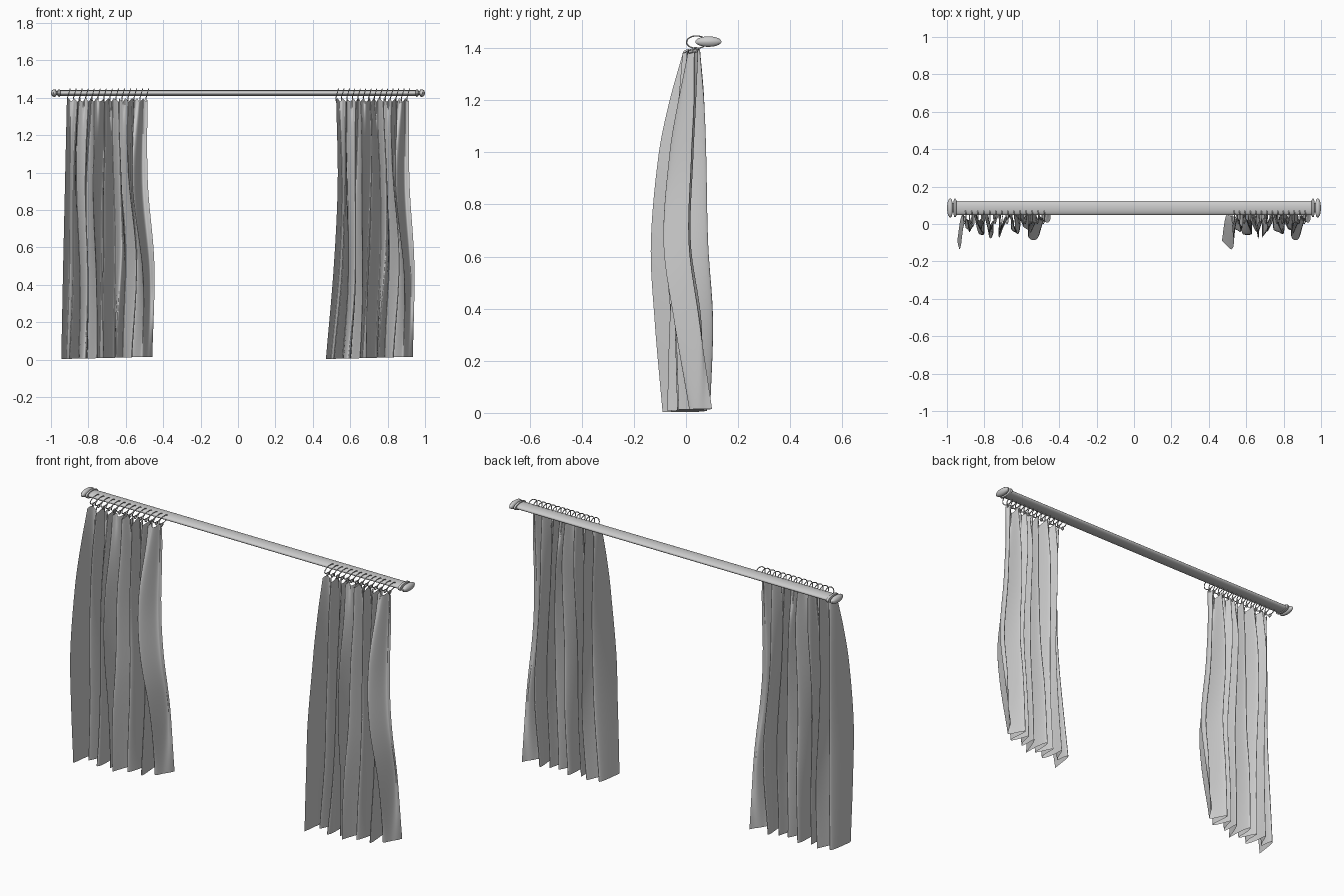
import bpy, bmesh, math

if "Cube" in bpy.data.objects:
    bpy.data.objects.remove(bpy.data.objects["Cube"])


def make_object(name, bm, angle=50):
    mesh = bpy.data.meshes.new(name)
    bm.to_mesh(mesh)
    bm.free()
    ob = bpy.data.objects.new(name, mesh)
    bpy.context.collection.objects.link(ob)
    bpy.ops.object.select_all(action='DESELECT')
    ob.select_set(True)
    bpy.context.view_layer.objects.active = ob
    bpy.ops.object.shade_smooth_by_angle(angle=math.radians(angle))
    return ob


def curve_at(values, keys, t):
    """Smooth cubic interpolation through keyed values."""
    last = len(keys) - 1
    i = next((k for k in range(last) if t <= keys[k + 1]), last - 1)

    def slope(k):
        a, b = max(0, k - 1), min(last, k + 1)
        return (values[b] - values[a]) / (keys[b] - keys[a])

    d = keys[i + 1] - keys[i]
    f = min(1, max(0, (t - keys[i]) / d))
    return ((2 * f**3 - 3 * f**2 + 1) * values[i] + (f**3 - 2 * f**2 + f) * d * slope(i)
            + (3 * f**2 - 2 * f**3) * values[i + 1] + (f**3 - f**2) * d * slope(i + 1))


def lathe_x(name, profile, sides=32):
    """Revolve (x, radius) points about x, flattened to the rod's oval section."""
    bm = bmesh.new()
    rings = []
    for x, r in profile:
        rings.append([bm.verts.new((x, 0.086 + r * math.cos(a), 1.425 + 0.4 * r * math.sin(a)))
                      for a in (2 * math.pi * k / sides for k in range(sides))])
    for a, b in zip(rings, rings[1:]):
        for k in range(sides):
            n = (k + 1) % sides
            bm.faces.new((a[k], b[k], b[n], a[n]))
    bm.faces.new(rings[0])
    bm.faces.new(rings[-1][::-1])
    bmesh.ops.recalc_face_normals(bm, faces=bm.faces)
    return make_object(name, bm)


# Rod and turned finials
lathe_x("rod", [(-0.95, 0.038), (0.95, 0.038)])
finial = [(0.949, 0.030), (0.951, 0.048), (0.957, 0.050), (0.963, 0.046), (0.965, 0.025),
          (0.970, 0.025), (0.973, 0.043), (0.979, 0.050), (0.987, 0.050), (0.995, 0.036),
          (1.0, 0.008)]
for side, label in ((-1, "left"), (1, "right")):
    lathe_x(label + "_finial", [(side * x, r) for x, r in finial])

# Fold depths (hundredths of a unit) across the cloth at six heights
LEVELS = [0.0, 0.35, 0.65, 1.0, 1.2, 1.4]
FOLDS = [
    [-9, 5, -2, 7, -6, 5, -4, 8, -7, 6, -3, 7, -3, 9, 1, 5, 10],
    [-12, 4, -3, 7, -6, 5, -6, 8, -6, 6, -4, 7, -4, 10, -5, 5, 5],
    [-13.5, 3, -4, 6, -5, 5, -8, 6, -4, 6, -5, 6, -4, 8, -9, 1, 1],
    [-10.5, 3, -3, 6, -3, 6, -6, 6, -3, 7, -4, 6, -2, 7, -7, 2, 2],
    [-6.5, 3, -2, 6, -1, 6, -3, 6, -1, 7, -2, 6, -1, 6, -4, 3, 3],
    [-1, 3, 0, 4, 1, 4, 0, 4, 1, 4, 0, 4, 1, 4, 0, 4, 3],
]
KNOTS = [0, 0.05] + [0.05 + 0.95 * k / 15 for k in range(1, 16)]


def curtain(name, edge_z, left, right):
    """Hanging sheet with irregular pleats."""
    bm = bmesh.new()
    cols, rows = 240, 56
    grid = []
    for j in range(rows + 1):
        t = j / rows
        h = 1.4 * t
        x0, x1 = curve_at(left, edge_z, h), curve_at(right, edge_z, h)
        depths = [curve_at([lv[k] for lv in FOLDS], LEVELS, h) / 100 for k in range(17)]
        row = []
        for i in range(cols + 1):
            u = i / cols
            y = curve_at(depths, KNOTS, u)
            fade = min(1, u * 8, (1 - u) * 8)
            pleat = math.sin(2 * math.pi * 14 * u)
            y += pleat * fade * (0.004 + 0.010 * t ** 3)
            sway = 0.014 * math.sin(9 * u + 3.5 * t) * math.sin(math.pi * t)
            lean = 0.25 * (y - 0.02) * math.sin(14 * u + 2 * t)
            x = x0 + (x1 - x0) * u + fade * (sway + lean)
            z = 0.003 + 0.012 * u * (1 - t) + 1.385 * t + t ** 12 * 0.008 * pleat
            row.append(bm.verts.new((x, y, z)))
        grid.append(row)
    for a, b in zip(grid, grid[1:]):
        for i in range(cols):
            bm.faces.new((a[i], a[i + 1], b[i + 1], b[i]))
    return make_object(name, bm, 80)


HEIGHTS = [0, 0.5, 0.95, 1.4]
curtain("left_curtain", HEIGHTS, [-0.945, -0.935, -0.925, -0.915], [-0.458, -0.447, -0.482, -0.485])
curtain("right_curtain", HEIGHTS, [0.470, 0.512, 0.533, 0.525], [0.935, 0.943, 0.917, 0.915])


def curtain_rings(name, x0, x1, count=14):
    """Row of thin slanted wire loops with small hooks beneath."""
    bm = bmesh.new()

    def loop(cx, cy, cz, ry, rz, wire, slant):
        n, m = 24, 8
        vs = []
        for k in range(n):
            a = 2 * math.pi * k / n
            c, s = math.cos(a), math.sin(a)
            vs.append([bm.verts.new((cx + slant * s + wire * math.sin(b),
                                     cy + (ry + wire * math.cos(b)) * c,
                                     cz + (rz + wire * math.cos(b)) * s))
                       for b in (2 * math.pi * q / m for q in range(m))])
        for k in range(n):
            for q in range(m):
                bm.faces.new((vs[k][q], vs[(k + 1) % n][q],
                              vs[(k + 1) % n][(q + 1) % m], vs[k][(q + 1) % m]))

    for i in range(count):
        x = x0 + (x1 - x0) * i / (count - 1)
        loop(x, 0.040, 1.423, 0.038, 0.024, 0.0025, 0.007)
        loop(x - 0.006, 0.036, 1.394, 0.008, 0.008, 0.003, 0)
    bmesh.ops.recalc_face_normals(bm, faces=bm.faces)
    return make_object(name, bm)


curtain_rings("left_curtain_rings", -0.905, -0.485)
curtain_rings("right_curtain_rings", 0.53, 0.91)
